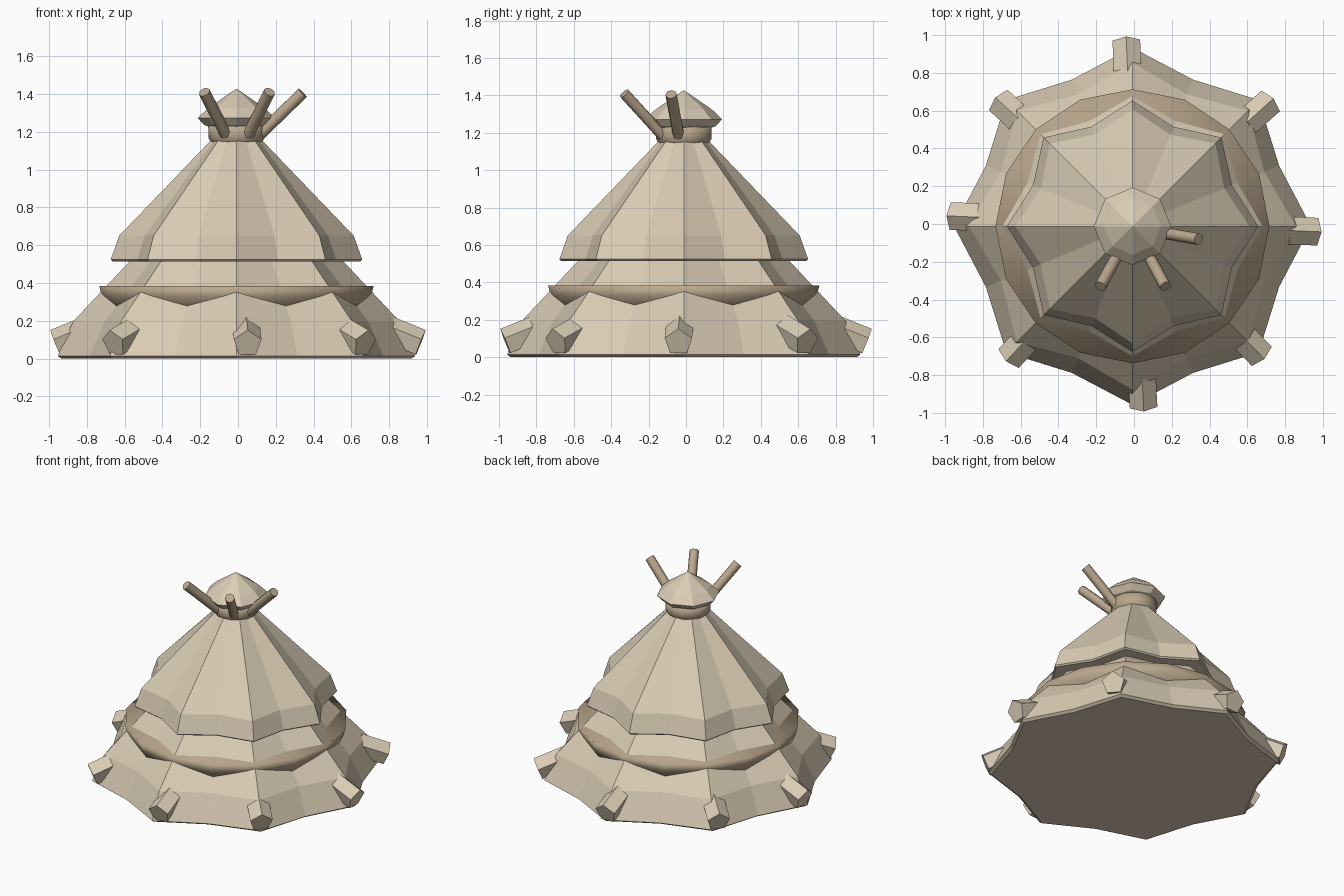
import bpy
import bmesh
from math import sin, cos, pi, radians
from mathutils import Vector

cube = bpy.data.objects.get("Cube")
if cube:
    bpy.data.objects.remove(cube, do_unlink=True)

CENTRE = Vector((-0.008, -0.012, 0))


def material(name, rgb):
    mat = bpy.data.materials.new(name)
    mat.use_nodes = True
    mat.diffuse_color = (*rgb, 1)
    mat.node_tree.nodes["Principled BSDF"].inputs["Base Color"].default_value = (*rgb, 1)
    return mat


CANVAS = material("tan canvas", (0.70, 0.605, 0.46))
WOOD = material("brown wood", (0.50, 0.39, 0.27))


def finish(name, bm, mat, smooth_angle=0):
    bmesh.ops.recalc_face_normals(bm, faces=bm.faces)
    mesh = bpy.data.meshes.new(name)
    bm.to_mesh(mesh)
    bm.free()
    mesh.materials.append(mat)
    obj = bpy.data.objects.new(name, mesh)
    bpy.context.collection.objects.link(obj)
    if smooth_angle:
        bpy.ops.object.select_all(action="DESELECT")
        obj.select_set(True)
        bpy.context.view_layer.objects.active = obj
        bpy.ops.object.shade_smooth_by_angle(angle=radians(smooth_angle))


def lathe(name, profile, sides, mat, smooth_angle=0):
    """Spin (corner radius, dip radius, height) rings, alternating corners and dips."""
    bm = bmesh.new()
    rings = []
    for corner, dip, z in profile:
        ring = []
        for k in range(sides):
            a = 2 * pi * k / sides
            r = dip if k % 2 else corner
            ring.append(bm.verts.new(CENTRE + Vector((r * cos(a), r * sin(a), z))))
        rings.append(ring)
    for low, high in zip(rings, rings[1:]):
        for k in range(sides):
            n = (k + 1) % sides
            bm.faces.new((low[k], low[n], high[n], high[k]))
    bm.faces.new(rings[0][::-1])
    bm.faces.new(rings[-1])
    bmesh.ops.remove_doubles(bm, verts=bm.verts, dist=0.0005)
    finish(name, bm, mat, smooth_angle)


def round_lathe(name, profile, sides, mat, smooth_angle=0):
    lathe(name, [(r, r, z) for r, z in profile], sides, mat, smooth_angle)


def rod(name, start, end, radius, sides, mat, smooth_angle=0):
    """Straight prism between two points, with one corner pointing up."""
    start, end = Vector(start), Vector(end)
    axis = (end - start).normalized()
    side = axis.cross(Vector((0, 0, 1))).normalized()
    up = side.cross(axis)
    bm = bmesh.new()
    rings = []
    for p in (start, end):
        rings.append([bm.verts.new(p + radius * (side * sin(2 * pi * k / sides) + up * cos(2 * pi * k / sides)))
                      for k in range(sides)])
    for k in range(sides):
        n = (k + 1) % sides
        bm.faces.new((rings[0][k], rings[0][n], rings[1][n], rings[1][k]))
    for ring in rings:
        bm.faces.new(ring)
    finish(name, bm, mat, smooth_angle)


# Two fluted canvas tiers
lathe("lower_tier", [(0.925, 0.82, 0), (0.945, 0.84, 0.014), (0.865, 0.755, 0.195),
                     (0.56, 0.49, 0.52), (0.19, 0.18, 0.9)], 16, CANVAS)
lathe("upper_tier", [(0.655, 0.56, 0.515), (0.665, 0.57, 0.524), (0.62, 0.525, 0.65),
                     (0.13, 0.125, 1.16)], 16, CANVAS)

# Rounded hoop around the lower tier and collar at the top
round_lathe("hoop", [(0.59, 0.24), (0.685, 0.275), (0.712, 0.33), (0.725, 0.383)],
            16, WOOD, smooth_angle=180)
round_lathe("collar", [(0.09, 1.115), (0.13, 1.135), (0.147, 1.165), (0.15, 1.235)],
            16, WOOD, smooth_angle=180)

# Eight-sided cap
round_lathe("cap", [(0.14, 1.225), (0.17, 1.235), (0.205, 1.272), (0.15, 1.325), (0, 1.428)],
            8, CANVAS)

# Smoke poles leaning out of the collar
poles = {
    "right_pole": ((-0.065, -0.125, 1.185), (-0.178, -0.33, 1.41)),
    "left_pole": ((0.055, -0.125, 1.185), (0.166, -0.33, 1.41)),
    "side_pole": ((0.115, -0.04, 1.185), (0.342, -0.08, 1.405)),
}
for name, (start, end) in poles.items():
    rod(name, start, end, 0.031, 8, WOOD, smooth_angle=60)

# Five-sided pegs pinning the hem, each slightly off its corner
for k, drift in enumerate((-2.4, -3, 2.4, 2.6, -2.5, 2, 3, -1)):
    a = radians(45 * k + drift)
    out = Vector((cos(a), sin(a), 0))
    rod(f"peg_{k + 1}", out * 0.78 + Vector((0, 0, 0.155)),
        out * 0.965 + Vector((0, 0, 0.08)), 0.077, 5, CANVAS)
